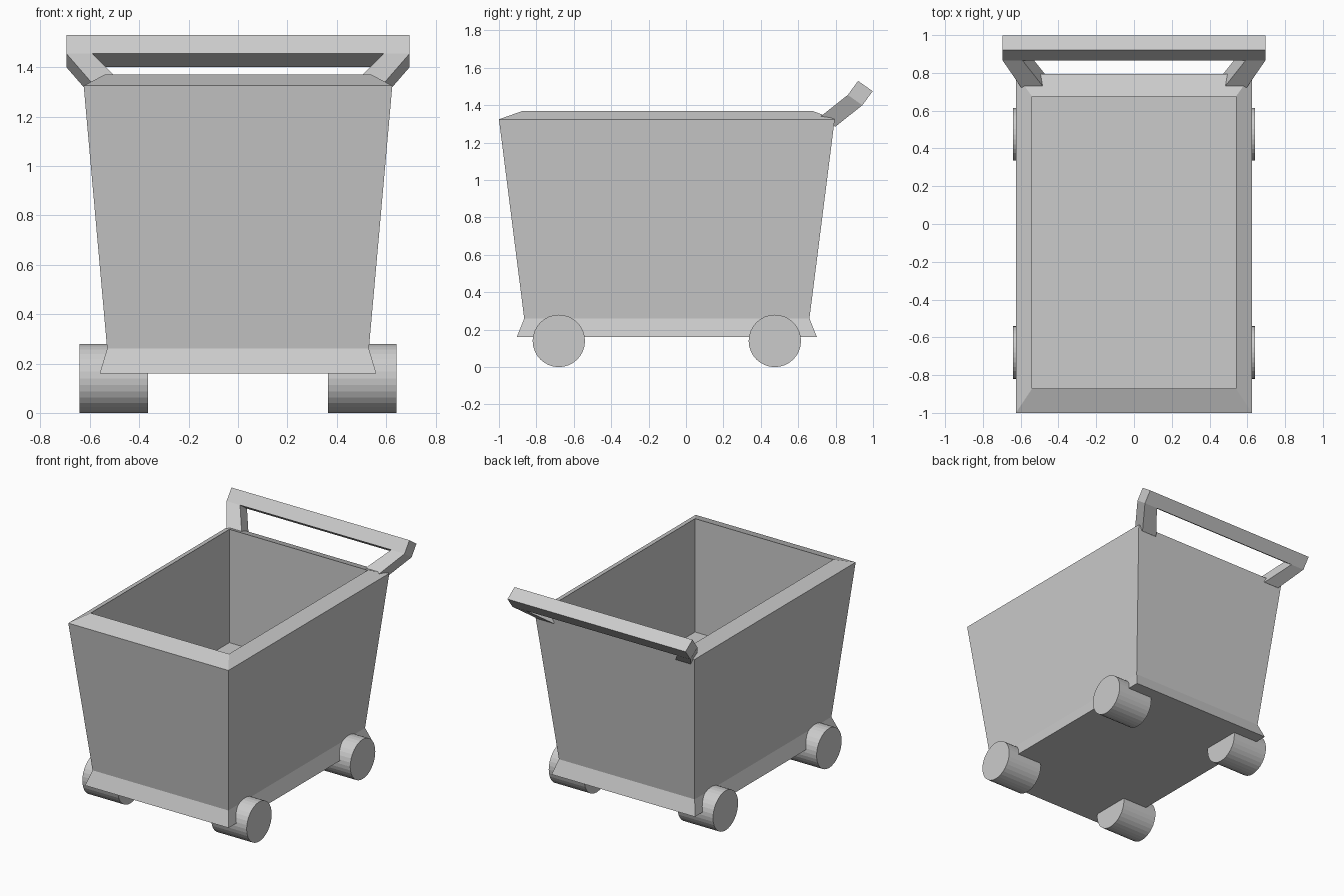
import bpy, bmesh, math
from mathutils import Vector

if "Cube" in bpy.data.objects:
    bpy.data.objects.remove(bpy.data.objects["Cube"])


def finish(bm, name):
    bmesh.ops.recalc_face_normals(bm, faces=bm.faces)
    mesh = bpy.data.meshes.new(name)
    bm.to_mesh(mesh)
    bm.free()
    obj = bpy.data.objects.new(name, mesh)
    bpy.context.collection.objects.link(obj)
    return obj


# Bin: rectangular rings (half width, front y, back y, z) from underside up, over the rim, down to the floor
rings = [(0.56, -0.905, 0.70, 0.16), (0.53, -0.865, 0.66, 0.26),
         (0.625, -1.0, 0.795, 1.325), (0.54, -0.872, 0.675, 1.37),
         (0.54, -0.872, 0.675, 0.57)]
bm = bmesh.new()
loops = [[bm.verts.new(p) for p in ((-w, f, z), (w, f, z), (w, b, z), (-w, b, z))]
         for w, f, b, z in rings]
for lo, hi in zip(loops, loops[1:]):
    for i in range(4):
        j = (i + 1) % 4
        bm.faces.new((lo[i], lo[j], hi[j], hi[i]))
bm.faces.new(loops[0])
bm.faces.new(loops[-1])
finish(bm, "bin")

# Handle: right half as flat strips, thickened, then mirrored
end, low, top = (0.72, 1.34), (0.865, 1.455), (0.92, 1.53)
bm = bmesh.new()
v = [bm.verts.new((x, *yz)) for x, yz in (
    (0.475, end), (0.595, end), (0.59, low), (0.695, low),
    (0.59, top), (0.695, top), (0, low), (0, top))]
for ids in ((0, 1, 3, 2), (2, 3, 5, 4), (6, 2, 4, 7)):
    bm.faces.new([v[i] for i in ids])
ext = bmesh.ops.extrude_face_region(bm, geom=bm.faces[:], use_keep_orig=True)
bmesh.ops.translate(bm, vec=Vector((0, 0.078, -0.055)),
                    verts=[g for g in ext["geom"] if isinstance(g, bmesh.types.BMVert)])
seam = [f for f in bm.faces if all(abs(p.co.x) < 1e-5 for p in f.verts)]
bmesh.ops.delete(bm, geom=seam, context='FACES_ONLY')
handle = finish(bm, "handle")
handle.modifiers.new("mirror", 'MIRROR').use_clip = True

# Wheels
for side, x in (("left", -0.503), ("right", 0.503)):
    for place, y in (("front", -0.68), ("back", 0.475)):
        bpy.ops.mesh.primitive_cylinder_add(vertices=32, radius=0.14, depth=0.277,
                                            location=(x, y, 0.14),
                                            rotation=(0, math.pi / 2, 0))
        bpy.context.object.name = f"{place}_{side}_wheel"
